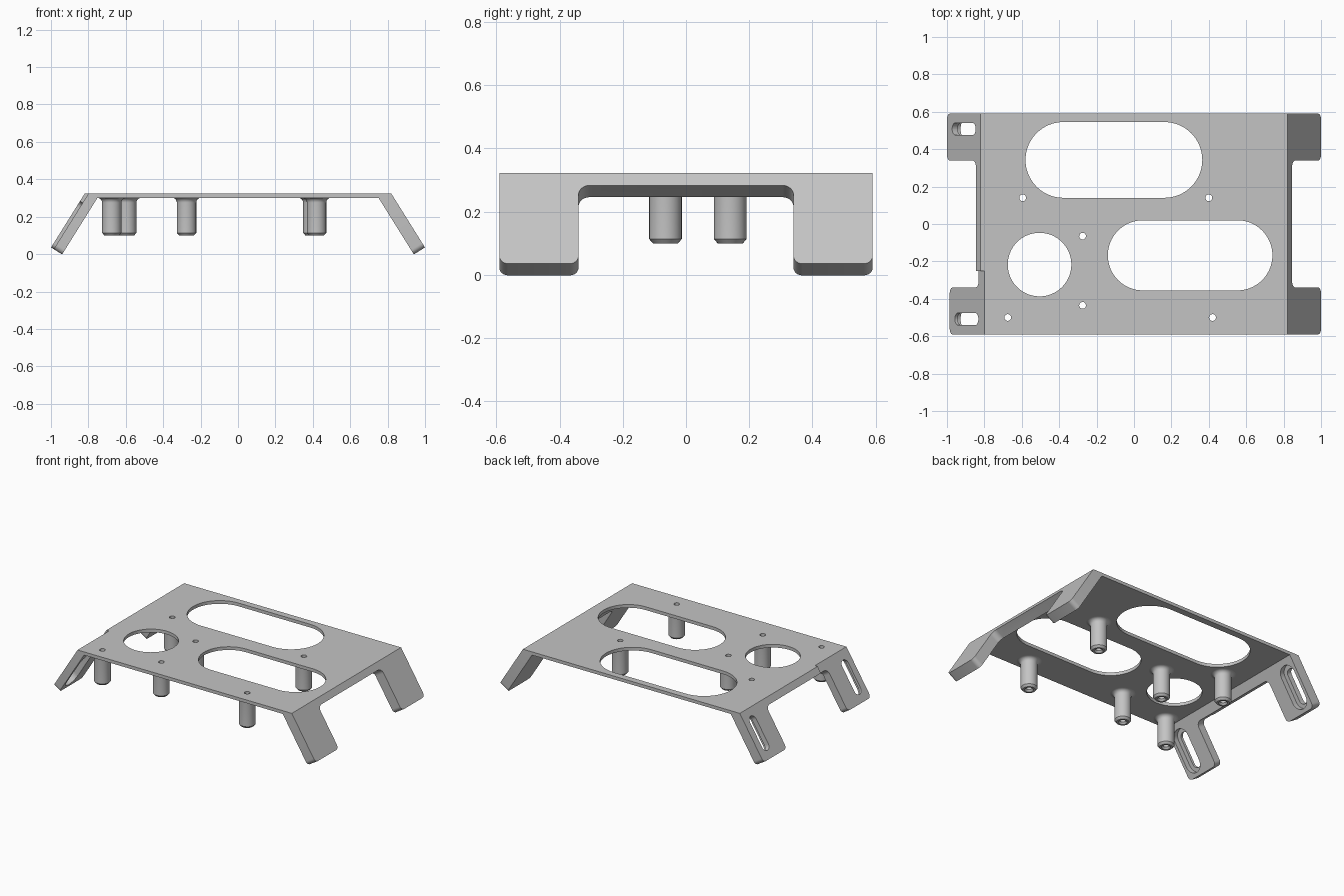
import bpy, bmesh, math
from mathutils import Vector, Matrix

if "Cube" in bpy.data.objects:
    bpy.data.objects.remove(bpy.data.objects["Cube"])

grey = bpy.data.materials.new("plain grey")
grey.use_nodes = True
COLOUR = (0.55, 0.55, 0.55, 1)
grey.diffuse_color = COLOUR
grey.node_tree.nodes["Principled BSDF"].inputs["Base Color"].default_value = COLOUR

TOP, UNDER = 0.323, 0.301        # plate faces
HALF_X, HALF_Y = 0.82, 0.59      # plate half sizes
THICK, SKIN = 0.07, 0.017        # flange thickness, step on the front legs
SLOPE = Vector((0.53, 0, -0.848)).normalized()
LEG = 0.339                      # flange length down the slope


def flange_frame(side):
    """Local x = world y, local y = down the slope, local z = outward."""
    frame = Matrix.Identity(4)
    out = Vector((-SLOPE.z, 0, SLOPE.x))
    for col, vec in enumerate((Vector((0, 1, 0)), SLOPE, out, Vector((HALF_X, 0, TOP)))):
        for row in range(3):
            frame[row][col] = vec[row]
    return Matrix.Diagonal((side, 1, 1, 1)) @ frame


def prism(name, outline, low, high, frame=Matrix.Identity(4)):
    bm = bmesh.new()
    face = bm.faces.new([bm.verts.new((x, y, low)) for x, y in outline])
    new = bmesh.ops.extrude_face_region(bm, geom=[face])["geom"]
    bmesh.ops.translate(bm, verts=[v for v in new if isinstance(v, bmesh.types.BMVert)],
                        vec=(0, 0, high - low))
    bm.transform(frame)
    bmesh.ops.recalc_face_normals(bm, faces=bm.faces)
    return add(name, bm)


def add(name, bm):
    mesh = bpy.data.meshes.new(name)
    bm.to_mesh(mesh)
    bm.free()
    mesh.materials.append(grey)
    obj = bpy.data.objects.new(name, mesh)
    bpy.context.collection.objects.link(obj)
    return obj


def rect(x0, x1, y0, y1):
    return [(x0, y0), (x1, y0), (x1, y1), (x0, y1)]


def rounded(corners, steps=6):
    """Polygon whose corners (x, y, radius) are right angles."""
    pts = []
    for i, (x, y, r) in enumerate(corners):
        p = Vector((x, y))
        if r == 0:
            pts.append(p)
            continue
        a = (Vector(corners[i - 1][:2]) - p).normalized()
        b = (Vector(corners[(i + 1) % len(corners)][:2]) - p).normalized()
        centre = p + (a + b) * r
        for k in range(steps + 1):
            t = math.pi / 2 * k / steps
            pts.append(centre - b * r * math.cos(t) - a * r * math.sin(t))
    return pts


def stadium(x0, x1, y0, y1, steps=16):
    r = min(x1 - x0, y1 - y0) / 2 - 1e-4
    return rounded([(x, y, r) for x, y in rect(x0, x1, y0, y1)], steps)


def circle(x, y, r, n):
    return [(x + r * math.cos(math.tau * k / n), y + r * math.sin(math.tau * k / n))
            for k in range(n)]


def combine(target, other, operation):
    other.hide_render = True
    mod = target.modifiers.new(operation, 'BOOLEAN')
    mod.operation, mod.object, mod.solver = operation, other, 'EXACT'
    bpy.context.view_layer.update()
    bpy.ops.object.select_all(action='DESELECT')
    bpy.context.view_layer.objects.active = target
    target.select_set(True)
    bpy.ops.object.modifier_apply(modifier=mod.name)
    bpy.data.objects.remove(other)


def smooth(obj):
    bpy.ops.object.select_all(action='DESELECT')
    bpy.context.view_layer.objects.active = obj
    obj.select_set(True)
    bpy.ops.object.shade_smooth_by_angle(angle=math.radians(30))


# Plate with a sloping flange and two legs on each side
bracket = prism("bracket", rect(-0.78, 0.78, -HALF_Y, HALF_Y), UNDER, TOP + 0.05)
GAP, LIP = 0.34, 0.047
half = [(HALF_Y, -0.06, 0), (HALF_Y, LEG, 0.028), (GAP, LEG, 0.028), (GAP, LIP, 0.035)]
outline = rounded(half + [(-y, s, r) for y, s, r in reversed(half)])
for side in (1, -1):
    combine(bracket, prism("flange", outline, -THICK, 0, flange_frame(side)), 'UNION')
combine(bracket, prism("top_trim", rect(-2, 2, -1, 1), TOP, 1), 'DIFFERENCE')

# Step on the front legs, then slots with a wider recess on the inner face
for side in (1, -1):
    frame = flange_frame(side)
    combine(bracket, prism("skin_cut", rect(-0.8, -0.25, -0.2, 0.5), -SKIN, 0.1, frame),
            'DIFFERENCE')
    for y in (-0.508, 0.508):
        for half_w, s0, s1, low, high in ((0.033, 0.05, 0.287, -0.1, 0.05),
                                          (0.06, 0.023, 0.314, -0.1, -0.035)):
            shape = stadium(y - half_w, y + half_w, s0, s1, 8)
            combine(bracket, prism("slot_cut", shape, low, high, frame), 'DIFFERENCE')

# Large openings and screw holes in the plate
STANDOFFS = [(-0.595, 0.14), (0.40, 0.14), (-0.275, -0.065),
             (-0.275, -0.435), (-0.675, -0.5), (0.42, -0.5)]
BORE = 0.018
openings = [stadium(-0.58, 0.365, 0.14, 0.545), stadium(-0.14, 0.74, -0.355, 0.02),
            circle(-0.505, -0.217, 0.17, 64)]
openings += [circle(x, y, BORE, 24) for x, y in STANDOFFS]
for shape in openings:
    combine(bracket, prism("opening_cut", shape, 0.2, 0.5), 'DIFFERENCE')
smooth(bracket)

# Hollow standoffs: chamfered foot, fillet under the plate
R, FOOT, FILLET = 0.052, 0.1, 0.026
profile = [(BORE, UNDER + 0.004), (BORE, FOOT + 0.012), (BORE + 0.01, FOOT),
           (R - 0.012, FOOT), (R, FOOT + 0.014)]
for k in range(7):
    t = math.pi / 2 * k / 6
    profile.append((R + FILLET * (1 - math.cos(t)), UNDER - FILLET * (1 - math.sin(t))))
profile.append((R + FILLET, UNDER + 0.004))
SIDES = 24
for i, (x, y) in enumerate(STANDOFFS):
    bm = bmesh.new()
    rings = [[bm.verts.new((px, py, z)) for px, py in circle(x, y, r, SIDES)]
             for r, z in profile]
    for j, ring in enumerate(rings):
        nxt = rings[(j + 1) % len(rings)]
        for k in range(SIDES):
            m = (k + 1) % SIDES
            bm.faces.new((ring[k], ring[m], nxt[m], nxt[k]))
    bmesh.ops.recalc_face_normals(bm, faces=bm.faces)
    smooth(add(f"standoff_{i + 1}", bm))
